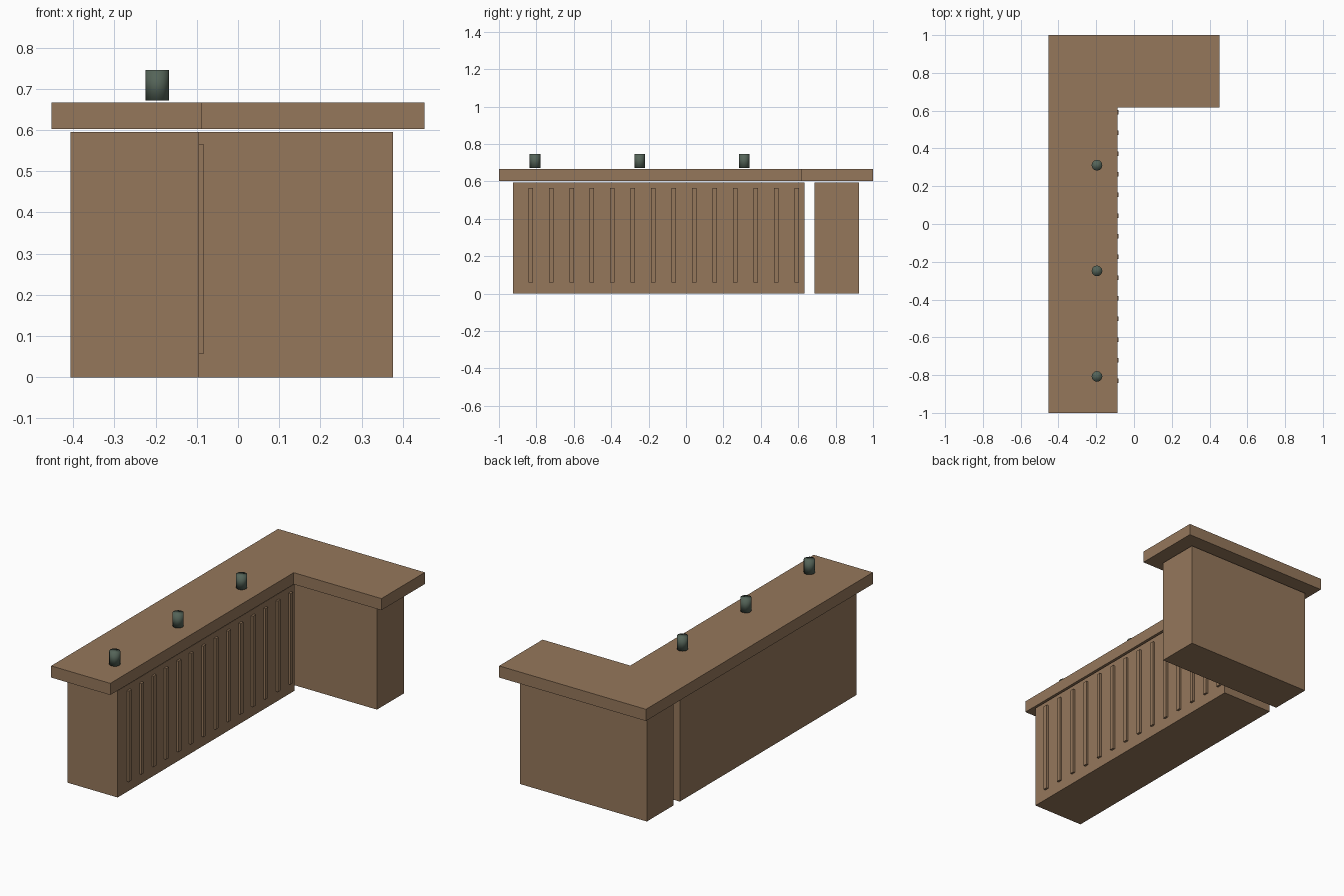
import bpy
import bmesh

if "Cube" in bpy.data.objects:
    bpy.data.objects.remove(bpy.data.objects["Cube"])


def material(name, color):
    m = bpy.data.materials.new(name)
    m.diffuse_color = (*color, 1)
    m.use_nodes = True
    m.node_tree.nodes["Principled BSDF"].inputs["Base Color"].default_value = m.diffuse_color
    return m


wood = material("brown_wood", (0.30, 0.185, 0.105))
glass = material("dark_green_glass", (0.09, 0.127, 0.098))


def prism(name, outline, z0, z1, mat, smooth=False):
    """Extrude a flat outline from z0 up to z1."""
    bm = bmesh.new()
    face = bm.faces.new([bm.verts.new((x, y, z0)) for x, y in outline])
    ext = bmesh.ops.extrude_face_region(bm, geom=[face], use_keep_orig=True)
    for v in ext["geom"]:
        if isinstance(v, bmesh.types.BMVert):
            v.co.z = z1
    bmesh.ops.recalc_face_normals(bm, faces=bm.faces)
    mesh = bpy.data.meshes.new(name)
    bm.to_mesh(mesh)
    bm.free()
    mesh.materials.append(mat)
    obj = bpy.data.objects.new(name, mesh)
    bpy.context.collection.objects.link(obj)
    return obj


def box(name, x0, x1, y0, y1, z0, z1, mat):
    return prism(name, [(x0, y0), (x1, y0), (x1, y1), (x0, y1)], z0, z1, mat)


# L-shaped worktop
prism("counter_top",
      [(-0.453, -1), (-0.088, -1), (-0.088, 0.617), (0.453, 0.617),
       (0.453, 1), (-0.453, 1)], 0.602, 0.667, wood)

# Two cabinets below, with a narrow gap between them
box("long_base", -0.406, -0.095, -0.925, 0.634, 0, 0.595, wood)
box("short_base", -0.406, 0.376, 0.688, 0.925, 0, 0.595, wood)

# Upright slats along the inner face of the long cabinet
SLATS = 14
for i in range(SLATS):
    y = -0.831 + i * (0.592 + 0.831) / (SLATS - 1)
    box(f"slat_{i + 1}", -0.107, -0.083, y - 0.012, y + 0.012, 0.058, 0.565, wood)

# Tumblers standing on the worktop, softly shaded all over
for i in range(3):
    bpy.ops.mesh.primitive_cylinder_add(
        vertices=12, radius=0.0285, depth=0.074,
        location=(-0.196, -0.807 + i * 0.559, 0.709))
    cup = bpy.context.object
    cup.name = f"tumbler_{i + 1}"
    cup.data.materials.append(glass)
    bpy.ops.object.shade_smooth()
